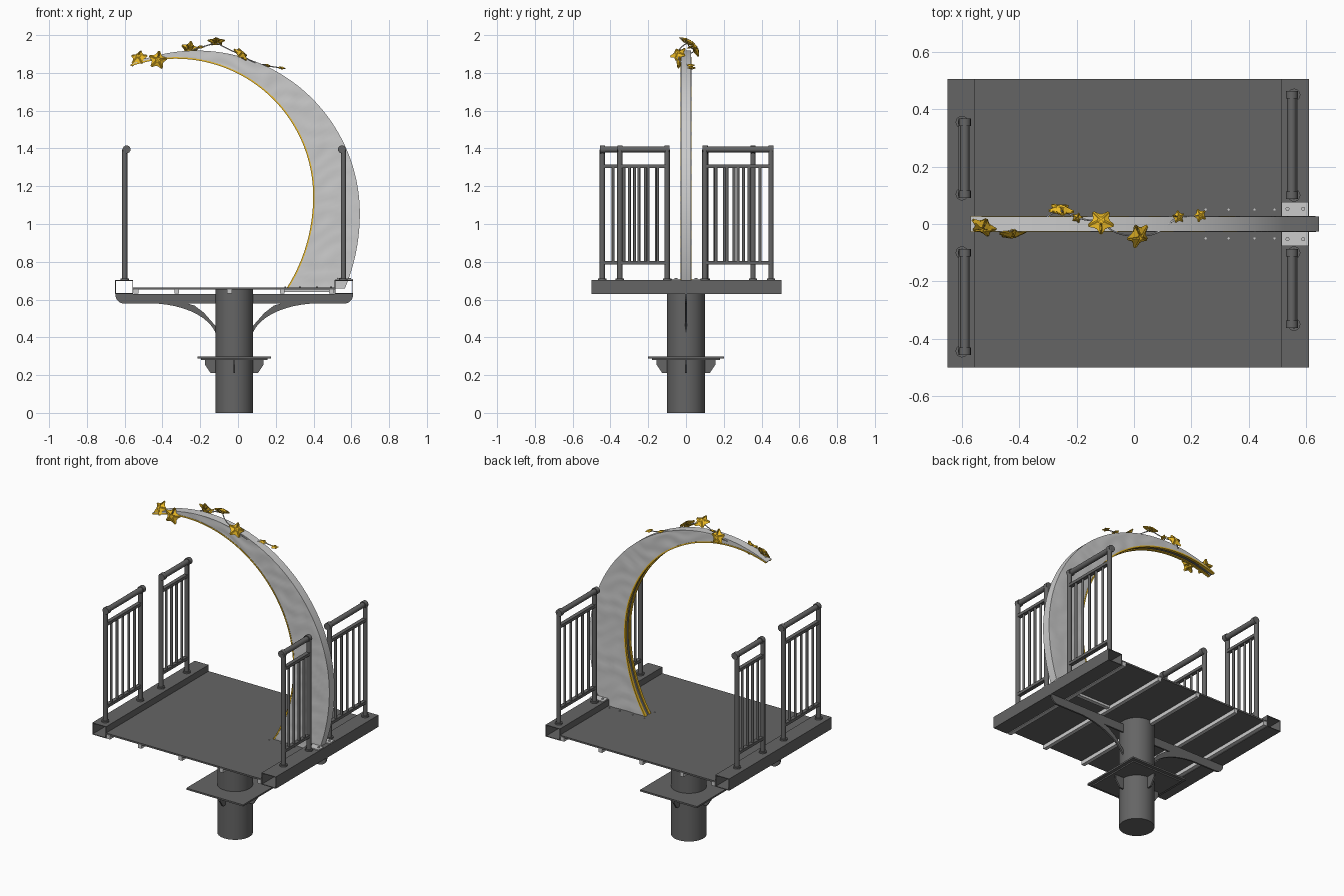
import bpy, bmesh, math
from mathutils import Vector, Matrix

if "Cube" in bpy.data.objects:
    bpy.data.objects.remove(bpy.data.objects["Cube"])

def material(name, col):
    m = bpy.data.materials.new(name)
    m.diffuse_color = (*col, 1)
    m.use_nodes = True
    m.node_tree.nodes["Principled BSDF"].inputs["Base Color"].default_value = m.diffuse_color
    return m

DARK = material("dark_steel", (0.13, 0.13, 0.13))
GOLD = material("gold", (0.85, 0.5, 0.02))
LIGHT = None

def finish(name, bm, mat=None, smooth=None):
    bmesh.ops.recalc_face_normals(bm, faces=bm.faces)
    me = bpy.data.meshes.new(name)
    bm.to_mesh(me)
    bm.free()
    ob = bpy.data.objects.new(name, me)
    bpy.context.collection.objects.link(ob)
    if mat:
        me.materials.append(mat)
    if smooth:
        bpy.ops.object.select_all(action='DESELECT')
        ob.select_set(True)
        bpy.context.view_layer.objects.active = ob
        bpy.ops.object.shade_smooth_by_angle(angle=math.radians(smooth))
    return ob

def add_box(bm, x0, x1, y0, y1, z0, z1):
    m = Matrix.Translation(((x0 + x1) / 2, (y0 + y1) / 2, (z0 + z1) / 2)) @ Matrix.Diagonal((x1 - x0, y1 - y0, z1 - z0, 1))
    bmesh.ops.create_cube(bm, size=1, matrix=m)

def add_tube(bm, a, b, r, seg=16):
    a, b = Vector(a), Vector(b)
    d = b - a
    m = Matrix.Translation((a + b) / 2) @ d.to_track_quat('Z', 'Y').to_matrix().to_4x4()
    bmesh.ops.create_cone(bm, cap_ends=True, segments=seg, radius1=r, radius2=r, depth=d.length, matrix=m)

def add_prism(bm, pts, t, xform):
    """Extrude a 2D outline to thickness t; xform maps (u, w, v) to 3D."""
    f = [bm.verts.new(xform(u, -t / 2, v)) for u, v in pts]
    b = [bm.verts.new(xform(u, t / 2, v)) for u, v in pts]
    n = len(pts)
    bm.faces.new(f)
    bm.faces.new(b[::-1])
    for i in range(n):
        bm.faces.new((f[i], f[(i + 1) % n], b[(i + 1) % n], b[i]))

def loft(bm, rings):
    vs = [[bm.verts.new(p) for p in r] for r in rings]
    n = len(vs[0])
    for a, b in zip(vs, vs[1:]):
        for i in range(n):
            bm.faces.new((a[i], a[(i + 1) % n], b[(i + 1) % n], b[i]))
    bm.faces.new(vs[0])
    bm.faces.new(vs[-1][::-1])

CX = -0.02  # column axis

# column
bm = bmesh.new()
add_tube(bm, (CX, 0, 0), (CX, 0, 0.655), 0.1, 48)
finish("column", bm, DARK, 40)

# flange plate with four gussets
bm = bmesh.new()
add_box(bm, CX - 0.195, CX + 0.195, -0.2, 0.2, 0.289, 0.299)
add_box(bm, CX - 0.175, CX + 0.175, -0.18, 0.18, 0.281, 0.289)
gusset = [(0.09, 0.21), (0.125, 0.21), (0.155, 0.255), (0.155, 0.282), (0.09, 0.282)]
for f in (lambda u, w, v: (CX + u, w, v), lambda u, w, v: (CX - u, w, v),
          lambda u, w, v: (CX + w, u, v), lambda u, w, v: (CX + w, -u, v)):
    add_prism(bm, gusset, 0.01, f)
finish("column_flange", bm, DARK)

# support arms: straight bar with curved brace on each side
bm = bmesh.new()
bar = [(0.0, 0.63), (0.63, 0.63)]
bar += [(0.58 + 0.05 * math.cos(t * math.pi / 12), 0.628 - 0.05 * math.sin(t * math.pi / 12)) for t in range(1, 7)]
bar.append((0.0, 0.578))
brace = [(0.45 - 0.36 * math.cos(t * math.pi / 24), 0.38 + 0.2 * math.sin(t * math.pi / 24)) for t in range(13)]
brace += [(0.25, 0.58), (0.21, 0.568), (0.16, 0.53), (0.09, 0.45)]
for s in (-1, 1):
    for prof in (bar, brace):
        add_prism(bm, prof, 0.01, lambda u, w, v: (CX + s * u, w, v))
finish("support_arms", bm, DARK)

# deck sheet
bm = bmesh.new()
add_box(bm, -0.555, 0.512, -0.5, 0.505, 0.654, 0.664)
finish("deck", bm, DARK)

# hollow edge beams, open at both ends
for name, x0, x1 in (("left_beam", -0.65, -0.555), ("right_beam", 0.512, 0.61)):
    bm = bmesh.new()
    w = 0.004
    add_box(bm, x0, x1, -0.5, 0.505, 0.63, 0.63 + w)
    add_box(bm, x0, x1, -0.5, 0.505, 0.703 - w, 0.703)
    add_box(bm, x0, x0 + w, -0.5, 0.505, 0.63 + w, 0.703 - w)
    add_box(bm, x1 - w, x1, -0.5, 0.505, 0.63 + w, 0.703 - w)
    finish(name, bm, DARK)

# joists below the deck and the frame under the crescent foot
bm = bmesh.new()
for x in (-0.54, -0.325, -0.045, 0.235, 0.495):
    add_box(bm, x - 0.012, x + 0.012, -0.5, 0.505, 0.631, 0.654)
for s in (-1, 1):
    add_box(bm, 0.24, 0.49, s * 0.07 - 0.012, s * 0.07 + 0.012, 0.64, 0.654)
finish("joists", bm, LIGHT)

# railing panels: posts, hand rail, cross bars and balusters
def railing(name, x, rx, ya, yb, count):
    bm = bmesh.new()
    for y in (ya, yb):
        add_tube(bm, (x, y, 0.70), (x, y, 1.395), 0.014)
        add_tube(bm, (x, y, 0.70), (x, y, 0.712), 0.022)
        add_tube(bm, (rx, y - 0.013, 1.395), (rx, y + 0.013, 1.395), 0.021)
    add_tube(bm, (rx, ya, 1.395), (rx, yb, 1.395), 0.016)
    for z in (0.795, 1.305):
        add_box(bm, x - 0.012, x + 0.012, ya, yb, z - 0.009, z + 0.009)
    for i in range(1, count + 1):
        y = ya + (yb - ya) * i / (count + 1)
        add_tube(bm, (x, y, 0.795), (x, y, 1.305), 0.008, 10)
    finish(name, bm, DARK, 40)

railing("railing_left_front", -0.60, -0.59, -0.443, -0.1, 5)
railing("railing_left_back", -0.60, -0.59, 0.104, 0.355, 4)
railing("railing_right_front", 0.558, 0.55, -0.35, -0.1, 4)
railing("railing_right_back", 0.558, 0.55, 0.1, 0.45, 5)

# crescent: lofted between an outer and an inner arc, with gently hammered faces
def arc(t, c, r, rz, low, a0, a1):
    a = math.radians(a0 + (a1 - a0) * t)
    return Vector((c[0] + r * math.cos(a), 0, c[1] + (rz if a > 0 else low) * math.sin(a)))

def outer(t):
    return arc(t, (-0.22, 1.055), 0.865, 0.863, 0.95, -24.6, 113.9)

def inner(t, off=0.0):
    return arc(t, (-0.33, 1.147), 0.735 - off, 0.735 - off, 0.83 - off, -36, 109)

N, M = 90, 10
def bump(p, k):
    return 0.0025 * math.sin(24 * p.x + 3 * math.sin(17 * p.z) + k) * math.sin(38 * p.z + 2 * math.sin(21 * p.x + k))

rings = []
for i in range(N + 1):
    t = i / N
    front, back = [], []
    for j in range(M + 1):
        p = inner(t).lerp(outer(t), j / M)
        amt = min(1, (outer(t) - inner(t)).length / 0.1) if 0 < j < M else 0
        front.append((p.x, -0.026 + amt * bump(p, 0), p.z))
        back.append((p.x, 0.026 + amt * bump(p, 2), p.z))
    rings.append(front + back[::-1])
bm = bmesh.new()
loft(bm, rings)
finish("crescent", bm, LIGHT, 40)

# gold trim along both inner edges with a dark channel between
def inner_strip(name, y0, y1, depth, mat):
    bm = bmesh.new()
    rings = []
    for i in range(N + 1):
        a, b = inner(i / N, -0.001), inner(i / N, depth)
        rings.append([(a.x, y0, a.z), (a.x, y1, a.z), (b.x, y1, b.z), (b.x, y0, b.z)])
    loft(bm, rings)
    finish(name, bm, mat, 40)

inner_strip("gold_trim_front", -0.028, -0.012, 0.007, GOLD)
inner_strip("gold_trim_back", 0.012, 0.028, 0.007, GOLD)
inner_strip("light_channel", -0.012, 0.012, 0.002, DARK)

# mounting brackets and bolts at the crescent foot
bm = bmesh.new()
for s in (-1, 1):
    y0, y1 = sorted((s * 0.028, s * 0.077))
    add_box(bm, 0.515, 0.608, y0, y1, 0.703, 0.709)
    for x in (0.535, 0.59):
        add_tube(bm, (x, s * 0.053, 0.70), (x, s * 0.053, 0.715), 0.007, 8)
    for x in (0.25, 0.33, 0.42, 0.49):
        add_tube(bm, (x, s * 0.05, 0.66), (x, s * 0.05, 0.668), 0.004, 8)
finish("foot_brackets", bm, LIGHT)

# puffy five-pointed stars
def star(i, loc, normal, R, spin):
    bm = bmesh.new()
    rim = []
    for k in range(10):
        r = R if k % 2 == 0 else R * 0.52
        a = math.radians(spin + 36 * k)
        rim.append(bm.verts.new((r * math.cos(a), r * math.sin(a), 0)))
    for h in (0.32 * R, -0.32 * R):
        c = bm.verts.new((0, 0, h))
        for k in range(10):
            bm.faces.new((c, rim[k], rim[(k + 1) % 10]))
    bmesh.ops.bevel(bm, geom=bm.edges[:], offset=R * 0.07, segments=2, affect='EDGES')
    q = Vector(normal).normalized().to_track_quat('Z', 'Y')
    bm.transform(Matrix.Translation(loc) @ q.to_matrix().to_4x4())
    finish(f"star_{i}", bm, GOLD, 35)

stars = [((-0.525, -0.01, 1.88), (-0.3, -0.75, 0.65), 0.062, 90),
         ((-0.425, -0.033, 1.868), (0.1, -1, 0.2), 0.066, 80),
         ((-0.255, 0.05, 1.925), (0.1, 0.9, 0.4), 0.062, 100),
         ((-0.198, 0.022, 1.937), (0, -0.4, 0.9), 0.026, 70),
         ((-0.115, 0.007, 1.966), (0.0, 0.45, 0.9), 0.062, 90),
         ((0.015, -0.04, 1.90), (0.6, -0.4, 0.7), 0.062, 60),
         ((0.155, 0.025, 1.84), (0.3, 0, 0.95), 0.03, 80),
         ((0.23, 0.03, 1.826), (0.15, 0, 1), 0.031, 95)]
for i, s in enumerate(stars, 1):
    star(i, *s)

# thin wires that carry the stars
def wire(name, pts):
    cu = bpy.data.curves.new(name, 'CURVE')
    cu.dimensions = '3D'
    cu.bevel_depth = 0.003
    cu.bevel_resolution = 2
    sp = cu.splines.new('BEZIER')
    sp.bezier_points.add(len(pts) - 1)
    for b, p in zip(sp.bezier_points, pts):
        b.co = p
        b.handle_left_type = b.handle_right_type = 'AUTO'
    bpy.context.collection.objects.link(bpy.data.objects.new(name, cu))

wire("star_wire_right", [(0.23, 0.03, 1.826), (0.155, 0.022, 1.838), (0.08, -0.03, 1.86), (0.015, -0.04, 1.895),
                         (-0.06, -0.03, 1.93), (-0.115, 0.007, 1.96)])
wire("star_wire_middle", [(-0.115, 0.007, 1.96), (-0.198, 0.022, 1.935), (-0.255, 0.045, 1.92), (-0.34, 0.0, 1.89)])
wire("star_wire_left", [(-0.34, 0.0, 1.89), (-0.425, -0.028, 1.868), (-0.525, -0.01, 1.87), (-0.56, 0.0, 1.835)])
